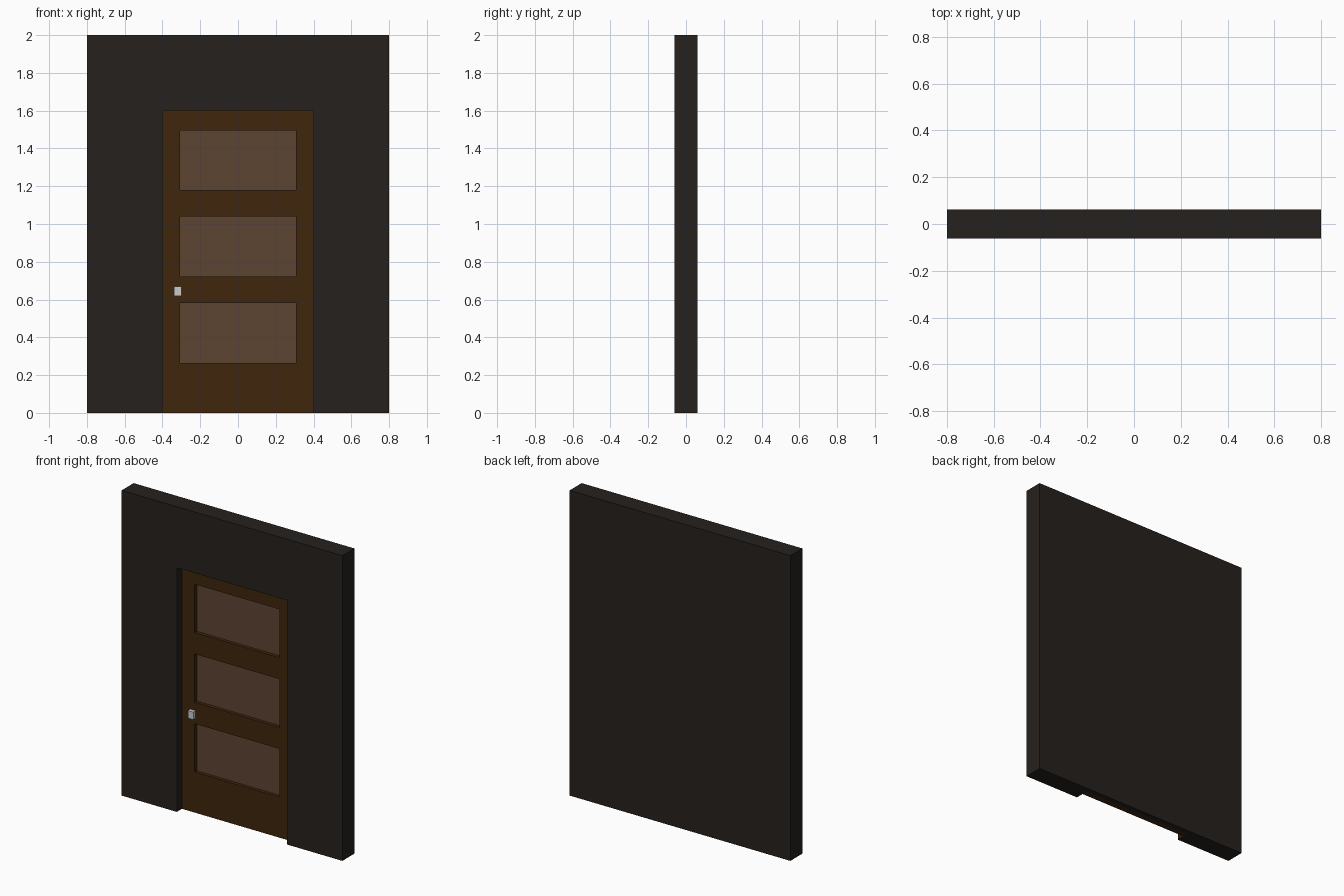
import bpy

if "Cube" in bpy.data.objects:
    bpy.data.objects.remove(bpy.data.objects["Cube"])


def material(name, color):
    m = bpy.data.materials.new(name)
    m.diffuse_color = (*color, 1)
    m.use_nodes = True
    m.node_tree.nodes["Principled BSDF"].inputs["Base Color"].default_value = m.diffuse_color
    return m


def box(name, x, y, z, mat=None):
    """Box from (min, max) ranges on each axis."""
    bpy.ops.mesh.primitive_cube_add(size=1, location=[sum(r) / 2 for r in (x, y, z)])
    ob = bpy.context.object
    ob.name = name
    ob.scale = [r[1] - r[0] for r in (x, y, z)]
    bpy.ops.object.transform_apply(location=True, rotation=False, scale=True)
    if mat:
        ob.data.materials.append(mat)
    return ob


def cut(target, cutter):
    """Apply a boolean difference and remove the cutter."""
    mod = target.modifiers.new("cut", 'BOOLEAN')
    mod.operation = 'DIFFERENCE'
    mod.solver = 'EXACT'
    mod.object = cutter
    bpy.context.view_layer.objects.active = target
    bpy.ops.object.modifier_apply(modifier=mod.name)
    bpy.data.objects.remove(cutter, do_unlink=True)


wall_mat = material("dark_wall", (0.019, 0.015, 0.013))
wood_mat = material("brown_wood", (0.050, 0.019, 0.004))
panel_mat = material("pale_panel", (0.110, 0.058, 0.032))
metal_mat = material("metal", (0.55, 0.55, 0.55))

FRONT, BACK = -0.062, 0.062
DOOR_Y, SLAB_BACK, PANEL_Y = -0.009, 0.03, 0.014

# Wall with a doorway recess that stays closed at the back
wall = box("wall", (-0.8, 0.8), (FRONT, BACK), (0, 2), wall_mat)
cut(wall, box("recess_cutter", (-0.4, 0.4), (-0.2, SLAB_BACK), (-0.1, 1.6)))

# Door slab with three openings, each holding a sunken panel
door = box("door", (-0.4, 0.4), (DOOR_Y, SLAB_BACK), (0, 1.6), wood_mat)
for i in range(3):
    z = (0.265 + i * 0.457, 0.582 + i * 0.457)
    cut(door, box("opening_cutter", (-0.308, 0.308), (-0.1, 0.1), z))
    box(f"door_panel_{i + 1}", (-0.308, 0.308), (PANEL_Y, SLAB_BACK), z, panel_mat)

# Square door knob
box("knob", (-0.34, -0.30), (DOOR_Y - 0.025, DOOR_Y), (0.62, 0.67), metal_mat)
